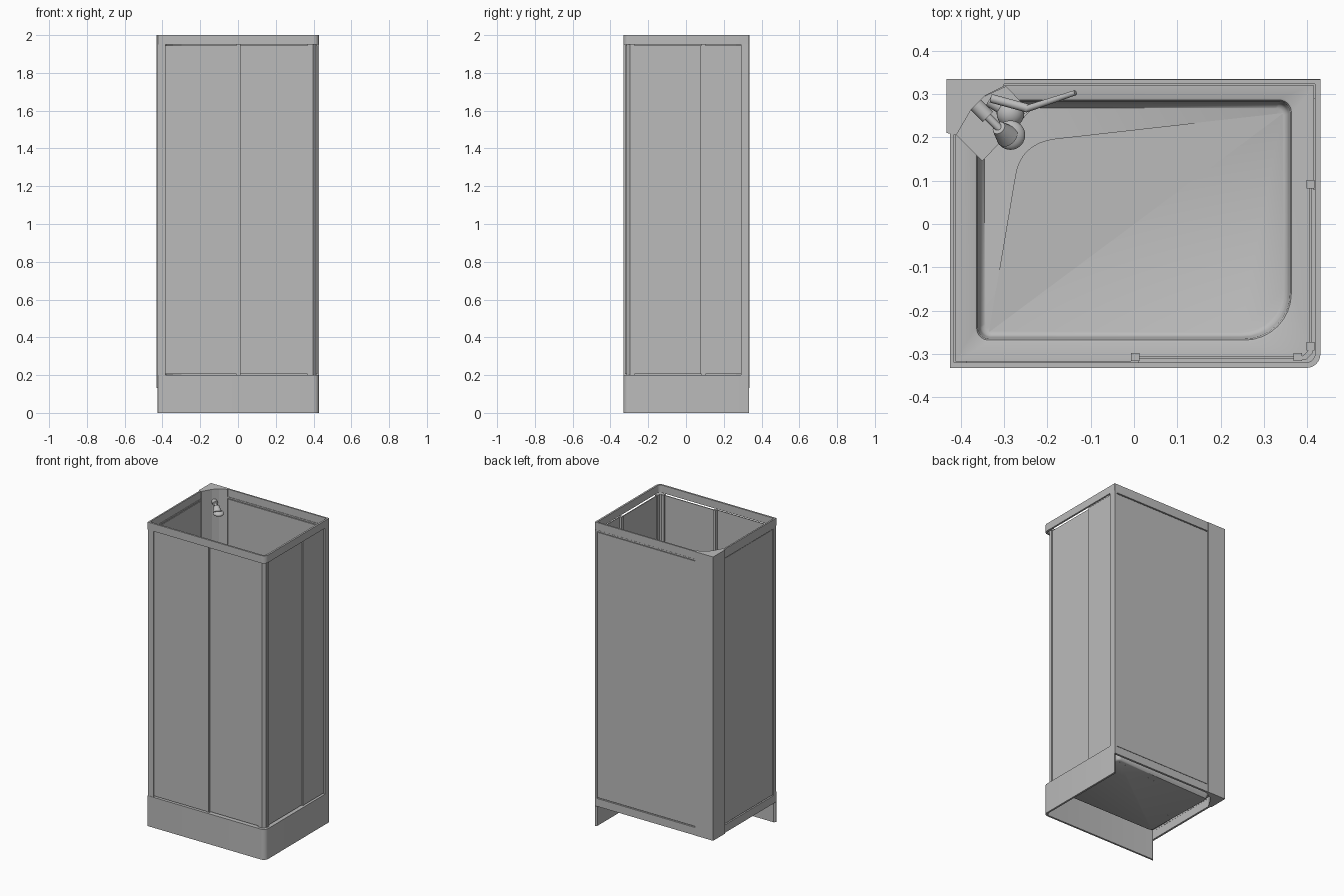
import bpy, bmesh, math
from mathutils import Vector

if "Cube" in bpy.data.objects:
    bpy.data.objects.remove(bpy.data.objects["Cube"], do_unlink=True)

GREY = (0.5, 0.5, 0.5, 1)
grey = bpy.data.materials.new("light_grey")
grey.use_nodes = True
grey.diffuse_color = GREY
grey.node_tree.nodes["Principled BSDF"].inputs["Base Color"].default_value = GREY

ARC = 9  # points per rounded corner
BASE, RIM, HEAD, TOP = 0.133, 0.2, 1.95, 2.0


def finish(name, bm, smooth=False):
    bmesh.ops.recalc_face_normals(bm, faces=bm.faces)
    mesh = bpy.data.meshes.new(name)
    bm.to_mesh(mesh)
    bm.free()
    mesh.materials.append(grey)
    if smooth:
        mesh.shade_smooth()
        mesh.set_sharp_from_angle(angle=math.radians(35))
    obj = bpy.data.objects.new(name, mesh)
    bpy.context.collection.objects.link(obj)
    return obj


def box(name, x0, x1, y0, y1, z0, z1):
    return prism(name, [(x0, y0), (x1, y0), (x1, y1), (x0, y1)], z0, z1)


def prism(name, outline, z0, z1):
    bm = bmesh.new()
    face = bm.faces.new([bm.verts.new((x, y, z0)) for x, y in outline])
    ext = bmesh.ops.extrude_face_region(bm, geom=[face])["geom"]
    bmesh.ops.translate(bm, vec=(0, 0, z1 - z0),
                        verts=[v for v in ext if isinstance(v, bmesh.types.BMVert)])
    bm.faces.ensure_lookup_table()
    return finish(name, bm)


def rounded(x0, x1, y0, y1, r, front_r):
    """Outline from front -x corner, counterclockwise; front +x corner is larger."""
    pts = []
    corners = [(x0, y0, 1, 1, r), (x1, y0, -1, 1, front_r),
               (x1, y1, -1, -1, r), (x0, y1, 1, -1, r)]
    for k, (x, y, sx, sy, rad) in enumerate(corners):
        for i in range(ARC):
            a = math.pi * (1 + k / 2) + math.pi / 2 * i / (ARC - 1)
            pts.append((x + rad * (sx + math.cos(a)), y + rad * (sy + math.sin(a))))
    return pts


def strip(name, outer, inner, z0, z1, closed):
    """Upright wall between two matching outlines."""
    bm = bmesh.new()
    rows = [[bm.verts.new((x, y, z)) for z, line in
             ((z0, outer), (z1, outer), (z1, inner), (z0, inner))
             for x, y in [line[i]]] for i in range(len(outer))]
    count = len(rows)
    for i in range(count if closed else count - 1):
        a, b = rows[i], rows[(i + 1) % count]
        for k in range(4):
            m = (k + 1) % 4
            bm.faces.new((a[k], b[k], b[m], a[m]))
    if not closed:
        bm.faces.new(rows[0])
        bm.faces.new(rows[-1])
    return finish(name, bm, True)


def rod(name, a, b, r0, r1=None):
    a, b = Vector(a), Vector(b)
    bm = bmesh.new()
    bmesh.ops.create_cone(bm, cap_ends=True, segments=20, radius1=r0,
                          radius2=r1 or r0, depth=(b - a).length)
    turn = (b - a).to_track_quat("Z", "Y").to_matrix()
    bmesh.ops.rotate(bm, matrix=turn, verts=bm.verts)
    bmesh.ops.translate(bm, vec=(a + b) / 2, verts=bm.verts)
    return finish(name, bm, True)


def ball(name, centre, r, squash):
    bm = bmesh.new()
    bmesh.ops.create_uvsphere(bm, u_segments=24, v_segments=12, radius=r)
    bmesh.ops.scale(bm, vec=(1, 1, squash), verts=bm.verts)
    bmesh.ops.translate(bm, vec=centre, verts=bm.verts)
    return finish(name, bm, True)


# Apron on the front and +x sides, and the header ring around the top
outer = rounded(-0.425, 0.43, -0.332, 0.333, 0.001, 0.032)
inner = rounded(-0.415, 0.418, -0.32, 0.323, 0.001, 0.022)
strip("apron", outer[:3 * ARC], inner[:3 * ARC], 0, RIM, False)
strip("header", outer, inner, HEAD, TOP, True)

# Tray: lip, rim, rounded basin wall and a floor folded along the diagonal
FALL_A, FALL_B = Vector((0.345, 0.265)), Vector((-0.345, -0.255))


def floor_z(x, y):
    d = (FALL_B - FALL_A).normalized()
    side = -(d.x * (y - FALL_A.y) - d.y * (x - FALL_A.x))
    return 0.143 - 0.03 * max(0, side)


bm = bmesh.new()
profile = [(0, 0, BASE), (0, 0, RIM)]
lines = [[(x, y, z) for x, y in inner] for _, _, z in profile]
for inset, z in ((0, RIM), (0.004, RIM - 0.002), (0.007, RIM - 0.008),
                 (0.011, 0.155), (0.015, 0.147), (0.022, None)):
    ring = rounded(-0.367 + inset, 0.367 - inset, -0.272 + inset, 0.29 - inset,
                   0.03 - inset / 2, 0.11 - inset / 2)
    lines.append([(x, y, floor_z(x, y) if z is None else z) for x, y in ring])
rings = [[bm.verts.new(p) for p in line] for line in lines]
for a, b in zip(rings, rings[1:]):
    for i in range(len(a)):
        j = (i + 1) % len(a)
        bm.faces.new((a[i], a[j], b[j], b[i]))
low, high = ARC // 2, 2 * ARC + ARC // 2
last = rings[-1]
bm.faces.new(last[low:high + 1])
bm.faces.new(last[high:] + last[:low + 1])
finish("shower_tray", bm, True)

# Raised standing area with a rounded corner towards the drain
edge = [Vector((0.345, 0.256)), Vector((-0.18, 0.197))]
p0, p1, p2 = edge[1], Vector((-0.265, 0.187)), Vector((-0.275, 0.105))
edge += [p0 * (1 - t) ** 2 + p1 * 2 * t * (1 - t) + p2 * t * t
         for t in (i / 8 for i in range(1, 9))]
edge.append(Vector((-0.335, -0.25)))
bm = bmesh.new()
upper = [bm.verts.new((p.x, p.y, 0.1435)) for p in edge]
lower = [bm.verts.new((p.x, p.y, floor_z(p.x, p.y))) for p in edge]
bm.faces.new(upper)
for i in range(len(edge) - 1):
    bm.faces.new((upper[i], upper[i + 1], lower[i + 1], lower[i]))
finish("standing_area", bm)

# Back wall: panel in a thin frame
box("back_panel", -0.31, 0.412, 0.322, 0.33, 0.19, 1.935)
box("back_bottom_rail", -0.31, 0.428, 0.32, 0.334, BASE, 0.185)
box("back_top_rail", -0.31, 0.428, 0.32, 0.334, 1.94, HEAD)
box("back_stile", 0.414, 0.43, 0.32, 0.334, BASE, HEAD)

# Wall on the -x side
box("side_wall_panel", -0.421, -0.414, -0.298, 0.22, 0.19, 1.935)
box("side_wall_bottom_rail", -0.425, -0.412, -0.33, 0.22, BASE, 0.185)
box("side_wall_top_rail", -0.425, -0.412, -0.33, 0.22, 1.94, HEAD)
box("side_wall_stile", -0.425, -0.412, -0.33, -0.302, BASE, HEAD)

# Corner column with its closed top
prism("corner_column", [(-0.432, 0.335), (-0.432, 0.21), (-0.41, 0.205),
                        (-0.375, 0.265), (-0.345, 0.295), (-0.3, 0.318),
                        (-0.3, 0.335)], BASE, TOP)

# Front: stile, fixed pane, sliding door and its posts
box("front_stile", -0.425, -0.385, -0.33, -0.316, RIM, HEAD)
box("front_fixed_pane", -0.385, 0.012, -0.322, -0.316, RIM + 0.005, HEAD - 0.004)
box("front_door_pane", 0.0, 0.385, -0.312, -0.306, RIM + 0.005, HEAD - 0.004)
for n, x in enumerate((0.003, 0.378)):
    box(f"front_door_post_{n}", x - 0.01, x + 0.01, -0.316, -0.298, RIM, HEAD)

# +x side: stile, fixed pane, sliding door and its posts
box("side_stile", 0.414, 0.43, 0.29, 0.333, RIM, HEAD)
box("side_fixed_pane", 0.414, 0.42, 0.078, 0.29, RIM + 0.005, HEAD - 0.004)
box("side_door_pane", 0.404, 0.41, -0.29, 0.095, RIM + 0.005, HEAD - 0.004)
for n, y in enumerate((0.092, -0.282)):
    box(f"side_door_post_{n}", 0.398, 0.416, y - 0.01, y + 0.01, RIM, HEAD)

# Closing seal between the two doors
prism("corner_seal", [(0.387, -0.314), (0.396, -0.314), (0.413, -0.297),
                      (0.413, -0.29), (0.404, -0.29), (0.387, -0.306)], RIM, HEAD)

# Corner shelf and shower fittings
prism("corner_shelf", [(-0.41, 0.205), (-0.35, 0.145), (-0.24, 0.26),
                       (-0.295, 0.318), (-0.345, 0.295), (-0.375, 0.265)], 0.85, 0.88)
rod("shower_mount", (-0.365, 0.275, 1.92), (-0.337, 0.247, 1.92), 0.017)
rod("shower_arm", (-0.345, 0.255, 1.92), (-0.3, 0.21, 1.92), 0.009)
rod("shower_head", (-0.312, 0.222, 1.925), (-0.292, 0.202, 1.895), 0.016, 0.027)
ball("shower_rose", (-0.285, 0.205, 1.89), 0.034, 0.5)
ball("mixer_knob", (-0.285, 0.255, 1.05), 0.032, 0.9)
rod("mixer_stem", (-0.335, 0.285, 1.05), (-0.285, 0.255, 1.05), 0.014)
rod("hand_shower", (-0.25, 0.265, 1.3), (-0.135, 0.303, 1.36), 0.008, 0.006)
rod("hand_shower_holder", (-0.33, 0.29, 1.29), (-0.245, 0.267, 1.3), 0.01)
